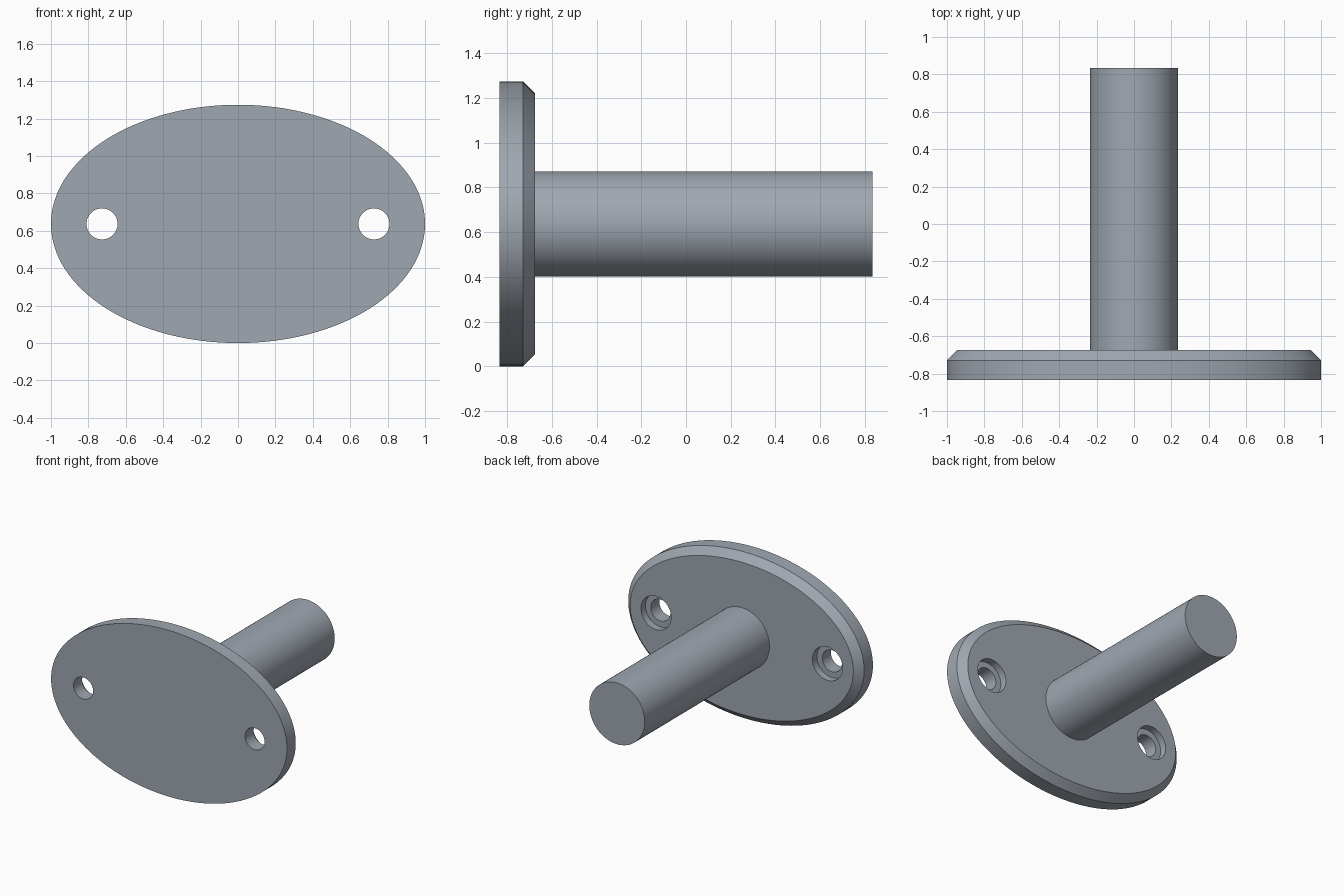
import bpy
import bmesh
from math import cos, sin, pi, hypot, radians

cube = bpy.data.objects.get("Cube")
if cube:
    bpy.data.objects.remove(cube, do_unlink=True)

HALF_WIDTH, HALF_HEIGHT = 1.0, 0.637
FRONT, BACK = -0.835, 0.835
PLATE_BACK = -0.675
CHAMFER = 0.054
SHAFT_RADIUS = 0.235
HOLE_X, HOLE_RADIUS, BORE_RADIUS = 0.727, 0.083, 0.128
BORE_FLOOR = PLATE_BACK - 0.055

steel = bpy.data.materials.new("grey steel")
steel.use_nodes = True
colour = (0.35, 0.39, 0.44, 1)
steel.diffuse_color = colour
steel.node_tree.nodes["Principled BSDF"].inputs["Base Color"].default_value = colour


def loft(name, a, b, rings, x=0, sides=96):
    """Solid along y: each ring is (y, inward offset) of an ellipse a by b."""
    bm = bmesh.new()
    loops = []
    for y, inset in rings:
        loop = []
        for i in range(sides):
            t = 2 * pi * i / sides
            nx, nz = b * cos(t), a * sin(t)
            k = inset / hypot(nx, nz)
            loop.append(bm.verts.new((x + a * cos(t) - nx * k, y,
                                      HALF_HEIGHT + b * sin(t) - nz * k)))
        loops.append(loop)
    for low, high in zip(loops, loops[1:]):
        for i in range(sides):
            j = (i + 1) % sides
            bm.faces.new((low[i], low[j], high[j], high[i]))
    bm.faces.new(loops[0])
    bm.faces.new(loops[-1])
    bmesh.ops.recalc_face_normals(bm, faces=bm.faces)
    mesh = bpy.data.meshes.new(name)
    bm.to_mesh(mesh)
    bm.free()
    mesh.materials.append(steel)
    obj = bpy.data.objects.new(name, mesh)
    bpy.context.collection.objects.link(obj)
    return obj


def activate(obj):
    bpy.ops.object.select_all(action='DESELECT')
    obj.select_set(True)
    bpy.context.view_layer.objects.active = obj


# Oval plate with a chamfered back rim
plate = loft("mounting_plate", HALF_WIDTH, HALF_HEIGHT,
             [(FRONT, 0), (PLATE_BACK - CHAMFER, 0), (PLATE_BACK, CHAMFER)], sides=128)

# Counterbored screw holes
for side in (-1, 1):
    step = BORE_RADIUS - HOLE_RADIUS
    cutter = loft("hole_cutter", BORE_RADIUS, BORE_RADIUS,
                  [(FRONT - 0.1, step), (BORE_FLOOR, step),
                   (BORE_FLOOR, 0), (PLATE_BACK + 0.1, 0)], x=side * HOLE_X, sides=48)
    cutter.hide_render = True
    cut = plate.modifiers.new("screw_hole", 'BOOLEAN')
    cut.operation = 'DIFFERENCE'
    cut.solver = 'EXACT'
    cut.object = cutter
    activate(plate)
    bpy.ops.object.modifier_apply(modifier=cut.name)
    bpy.data.objects.remove(cutter, do_unlink=True)

# Round shaft, seated slightly into the plate
shaft = loft("shaft", SHAFT_RADIUS, SHAFT_RADIUS, [(PLATE_BACK - 0.03, 0), (BACK, 0)])

for part in (plate, shaft):
    activate(part)
    bpy.ops.object.shade_smooth_by_angle(angle=radians(30))
